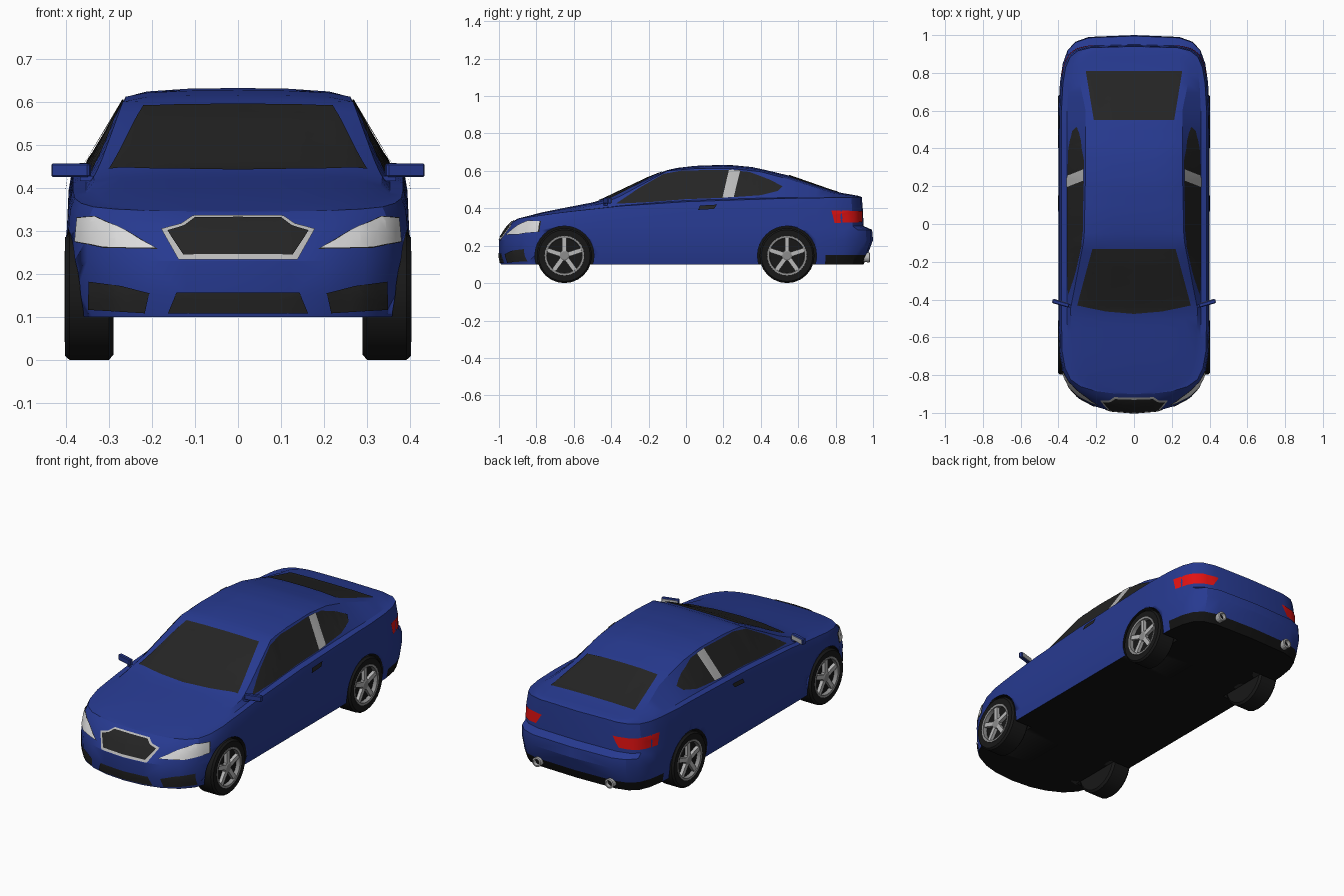
import bpy, bmesh, math
from mathutils import Vector, Matrix
from mathutils.bvhtree import BVHTree

if "Cube" in bpy.data.objects:
    bpy.data.objects.remove(bpy.data.objects["Cube"])


def material(name, r, g, b):
    m = bpy.data.materials.new(name)
    m.use_nodes = True
    m.diffuse_color = (r, g, b, 1)
    m.node_tree.nodes["Principled BSDF"].inputs["Base Color"].default_value = (r, g, b, 1)
    return m


paint = material("blue paint", .02, .042, .28)
glass = material("dark glass", .018, .018, .018)
black = material("underbody black", .006, .006, .006)
rubber = material("tyre rubber", .009, .009, .009)
alloy = material("alloy grey", .27, .27, .27)
silver = material("silver trim", .48, .48, .48)
lens = material("headlight lens", .72, .72, .72)
red = material("tail light red", .75, .006, .006)


def finish(name, bm, mats, mirror=True):
    """Turn a bmesh into a smooth-by-angle object, mirrored across x."""
    me = bpy.data.meshes.new(name)
    bm.to_mesh(me)
    bm.free()
    ob = bpy.data.objects.new(name, me)
    bpy.context.collection.objects.link(ob)
    for m in mats:
        me.materials.append(m)
    if mirror:
        ob.modifiers.new("Mirror", 'MIRROR')
    bpy.ops.object.select_all(action='DESELECT')
    ob.select_set(True)
    bpy.context.view_layer.objects.active = ob
    bpy.ops.object.shade_smooth_by_angle(angle=math.radians(25))
    return ob


def curve(points):
    """Piecewise linear function through the points."""
    def f(t):
        if t <= points[0][0]:
            return points[0][1]
        for (a, u), (b, v) in zip(points, points[1:]):
            if t <= b:
                return u + (v - u) * (t - a) / (b - a)
        return points[-1][1]
    return f


# Body curves along y: plan half width, shoulder, roof edge and centre line
plan_pts = [(-1, 0), (-.99, .12), (-.965, .21), (-.92, .295), (-.86, .35), (-.78, .38),
            (-.68, .396), (-.5, .4), (.6, .4), (.75, .392), (.85, .377), (.92, .352),
            (.965, .31), (.99, .24), (1, 0)]
plan = curve(plan_pts)
shoulder = curve([(-.9, .345), (-.65, .38), (-.35, .412), (0, .435), (.5, .452), (.94, .46)])
edge_z = curve([(-.9, .345), (-.65, .386), (-.45, .425), (-.37, .455), (-.1, .6), (.05, .612),
                (.25, .612), (.4, .595), (.55, .555), (.8, .478), (.94, .46)])
edge_x = curve([(-.9, .8), (-.45, .84), (-.08, .66), (.3, .64), (.6, .64), (.94, .85)])
top_z = curve([(-.9, .345), (-.75, .383), (-.47, .437), (-.2, .565), (-.08, .612), (.05, .627),
               (.22, .633), (.36, .62), (.55, .575), (.8, .488), (.92, .467), (.94, .46)])
stations = sorted({p[0] for p in plan_pts} | {round(-.6 + .05 * i, 2) for i in range(29)})


def shifted(y, front, rear):
    """Pull the nose and tail inwards."""
    return y + front * max(0, -2 * y - 1) ** 3 - rear * max(0, 2 * y - 1) ** 3


def rings():
    """Half outlines of the body, from the floor centre line up to the roof centre line."""
    low = [(.1, 0, .01, .05), (.1, .965, .01, .05), (.15, .99, 0, .03), (.23, 1, 0, 0),
           (.285, 1, .035, .005), (.305, .995, .05, .05)]
    for z, k, f, r in low:
        yield [(plan(s) * k, shifted(s, f, r), z) for s in stations]
    for t, k, f, r in [(.6, .985, .075, .055), (1, .96, .1, .06)]:
        ys = [shifted(s, f, r) for s in stations]
        yield [(plan(s) * k, y, .305 + (shoulder(y) - .305) * t) for s, y in zip(stations, ys)]
    yield [(plan(s) * .885, y, shoulder(y) + .04 * (edge_z(y) - shoulder(y)))
           for s, y in zip(stations, ys)]
    for k, t in [(1, 0), (.82, .6), (.45, .92), (0, 1)]:
        yield [(plan(s) * edge_x(y) * k, y, edge_z(y) + (top_z(y) - edge_z(y)) * t)
               for s, y in zip(stations, ys)]


# Body shell
bm = bmesh.new()
for side in (1, -1):
    grid = [[bm.verts.new((x * side, y, z)) for x, y, z in ring] for ring in rings()]
    for i, (a, b) in enumerate(zip(grid, grid[1:])):
        for j in range(len(stations) - 1):
            face = bm.faces.new((a[j], a[j + 1], b[j + 1], b[j]))
            face.material_index = int(i == 0 or (i == 1 and stations[j] > .72))
bmesh.ops.remove_doubles(bm, verts=bm.verts, dist=.0002)
bmesh.ops.recalc_face_normals(bm, faces=bm.faces)
surface = BVHTree.FromBMesh(bm)
body = finish("body", bm, [paint, black], mirror=False)

# Wheel arches cut from the body
AXLES = {"front": -.65, "rear": .54}
HUB_Z = .147
bm = bmesh.new()
for y in AXLES.values():
    for side in (1, -1):
        place = Matrix.Translation((side * .39, y, HUB_Z)) @ Matrix.Rotation(math.pi / 2, 4, 'Y')
        bmesh.ops.create_cone(bm, cap_ends=True, segments=32, radius1=.158, radius2=.158,
                              depth=.22, matrix=place)
cutter = finish("arch_cutter", bm, [black], mirror=False)
cutter.hide_render = True
cut = body.modifiers.new("Arches", 'BOOLEAN')
cut.operation, cut.solver, cut.object = 'DIFFERENCE', 'EXACT', cutter
cut.material_mode = 'TRANSFER'
bpy.context.view_layer.objects.active = body
bpy.ops.object.modifier_apply(modifier=cut.name)
bpy.data.objects.remove(cutter)

# Directions for laying thin plates on the body: start point and ray
VIEWS = {"front": (lambda a, b: (a, -2, b), Vector((0, 1, 0))),
         "rear": (lambda a, b: (a, 2, b), Vector((0, -1, 0))),
         "side": (lambda a, b: (2, a, b), Vector((-1, 0, 0))),
         "top": (lambda a, b: (a, b, 2), Vector((0, 0, -1)))}


def plate(name, view, mat, outline, lift=.004, grow=1):
    """Drape an outline over the body as a thin mirrored plate."""
    start, ray = VIEWS[view]
    bm = bmesh.new()
    mid = [sum(p[k] for p in outline) / len(outline) for k in (0, 1)]
    pts = [[mid[k] + (p[k] - mid[k]) * grow for k in (0, 1)] for p in outline]
    bm.faces.new([bm.verts.new(start(*p)) for p in pts])
    bmesh.ops.triangulate(bm, faces=bm.faces)
    for axis in range(3):
        normal = Vector([float(axis == k) for k in range(3)])
        if abs(normal.dot(ray)) > .5:
            continue
        for i in range(-50, 51):
            bmesh.ops.bisect_plane(bm, geom=bm.verts[:] + bm.edges[:] + bm.faces[:],
                                   plane_co=normal * (i * .02 + .001), plane_no=normal)
    bm.normal_update()
    bmesh.ops.reverse_faces(bm, faces=[f for f in bm.faces if f.normal.dot(ray) > 0])
    lost = []
    for v in bm.verts:
        hit, normal, _, _ = surface.ray_cast(v.co, ray)
        if hit is None:
            lost.append(v)
            continue
        offset = normal * lift
        if abs(v.co.x) < 1e-5:
            offset.x = 0
        v.co = hit + offset
    bmesh.ops.delete(bm, geom=lost, context='VERTS')
    return finish(name, bm, [mat])


# Glazing
plate("windscreen", "top", glass, [(0, -.475), (.15, -.462), (.3, -.43), (.22, -.13), (0, -.13)])
plate("rear_window", "top", glass, [(0, .55), (.212, .55), (.255, .81), (0, .81)])
plate("side_window", "side", glass,
      [(-.375, .422), (-.25, .507), (-.12, .582), (-.02, .6), (.22, .604), (.34, .592),
       (.45, .55), (.515, .515), (.49, .49), (.4, .468), (.2, .454), (0, .447), (-.2, .431)])
plate("window_pillar", "side", silver, [(.195, .454), (.255, .457), (.29, .6), (.23, .604)], .007)
plate("door_handle", "side", glass, [(.065, .39), (.15, .395), (.165, .418), (.075, .413)], .009)

# Nose
plate("grille_frame", "front", silver,
      [(0, .334), (.105, .333), (.132, .315), (.178, .303), (.137, .231), (0, .231)])
plate("grille", "front", glass,
      [(0, .328), (.1, .327), (.124, .309), (.163, .298), (.126, .242), (0, .242)], .007)
plate("lower_intake", "front", glass, [(0, .157), (.142, .157), (.162, .109), (0, .109)])
plate("corner_intake", "front", glass,
      [(.205, .155), (.27, .172), (.345, .182), (.345, .117), (.215, .109)])
lamp = [(.37, .33), (.33, .332), (.26, .3), (.19, .258), (.31, .261), (.375, .275)]
plate("headlight_rim", "front", glass, lamp, .003, 1.04)
plate("headlight", "front", lens, lamp, .006)

# Tail
plate("tail_light", "rear", red, [(.215, .385), (.381, .387), (.381, .322), (.25, .328)])


def box(bm, size, matrix):
    bmesh.ops.create_cube(bm, size=1, matrix=matrix @ Matrix.Diagonal((*size, 1)))


def lathe(name, mat, profile, matrix, steps=24):
    """Revolve (radius, x) points around the x axis."""
    bm = bmesh.new()
    verts = [bm.verts.new((x, 0, r)) for r, x in profile]
    edges = [bm.edges.new(pair) for pair in zip(verts, verts[1:])]
    bmesh.ops.spin(bm, geom=verts + edges, cent=(0, 0, 0), axis=(1, 0, 0),
                   angle=math.tau, steps=steps)
    bmesh.ops.remove_doubles(bm, verts=bm.verts, dist=.0001)
    bmesh.ops.recalc_face_normals(bm, faces=bm.faces)
    bm.transform(matrix)
    return finish(name, bm, [mat])


# Wheels
for end, y in AXLES.items():
    hub = Matrix.Translation((0, y, HUB_Z))
    lathe(end + "_tyre", rubber, [(0, .292), (.135, .29), (.147, .3), (.147, .392), (.138, .402),
                                  (.106, .4), (.1, .38), (0, .378)], hub)
    lathe(end + "_rim", alloy, [(.107, .396), (.106, .403), (.095, .402), (.093, .38)], hub)
    lathe(end + "_hub", alloy, [(.03, .378), (.028, .396), (.02, .4), (0, .4)], hub, 12)
    bm = bmesh.new()
    for i in range(5):
        turn = Matrix.Rotation(math.tau * i / 5, 4, 'X')
        box(bm, (.018, .024, .085), hub @ turn @ Matrix.Translation((.388, 0, .054)))
    finish(end + "_spokes", bm, [silver])

# Door mirrors
tilt = Matrix.Translation((.388, -.42, .441)) @ Matrix.Rotation(.28, 4, 'Z')
bm = bmesh.new()
box(bm, (.092, .022, .032), tilt)
bmesh.ops.bevel(bm, geom=bm.edges[:], offset=.004, segments=1, affect='EDGES')
box(bm, (.05, .014, .012), tilt @ Matrix.Translation((-.048, 0, -.019)))
finish("door_mirror", bm, [paint])
bm = bmesh.new()
box(bm, (.08, .003, .024), tilt @ Matrix.Translation((0, .0115, 0)))
finish("mirror_glass", bm, [silver])

# Exhausts
tail = Matrix.Translation((.22, .92, .137)) @ Matrix.Rotation(math.pi / 2, 4, 'Z')
lathe("exhaust_pipe", silver, [(.024, 0), (.026, .062), (.018, .064), (.017, .04)], tail, 14)
lathe("exhaust_bore", black, [(.0175, .045), (0, .045)], tail, 14)
